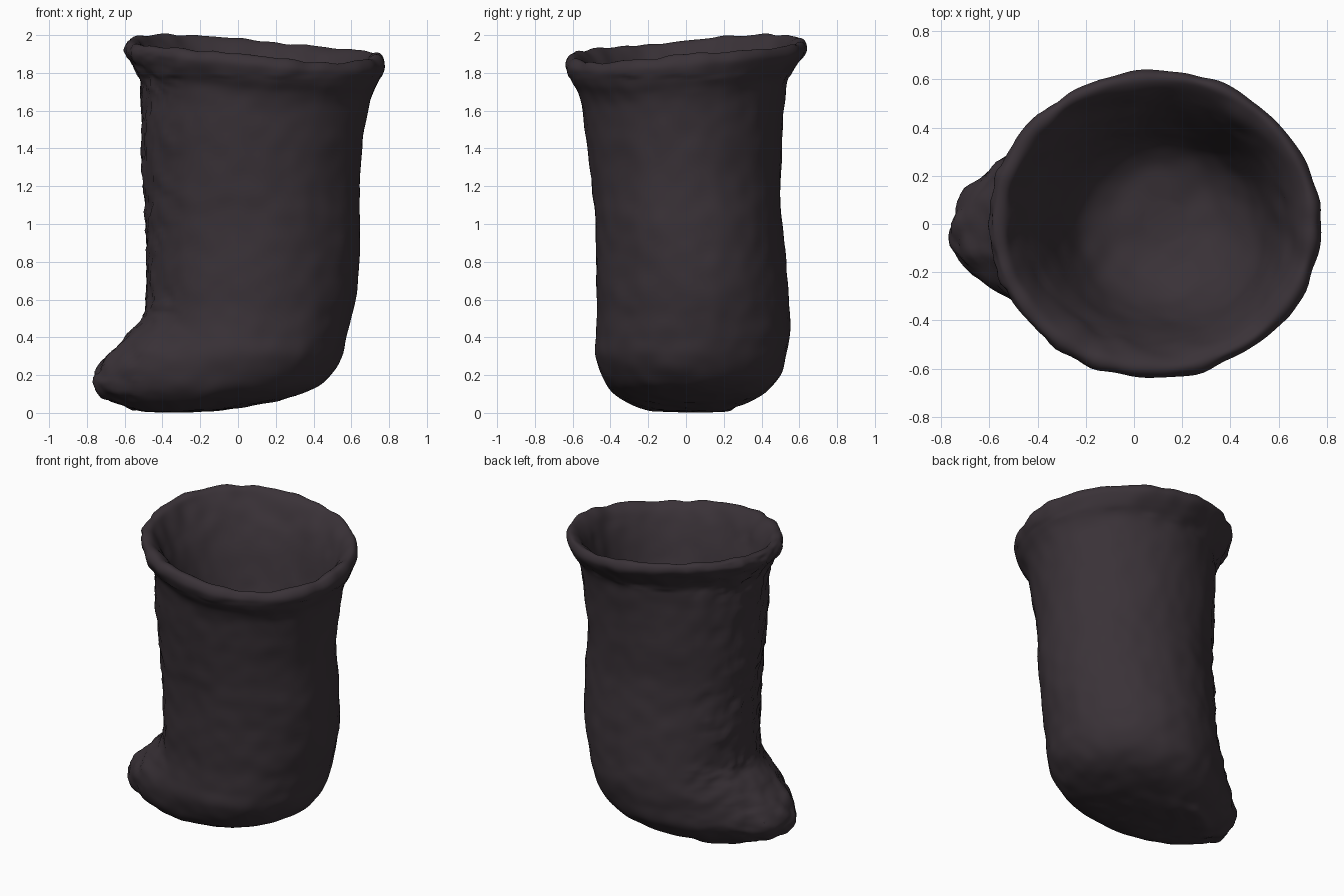
import bpy, bmesh, math
from mathutils import Vector, noise

if "Cube" in bpy.data.objects:
    bpy.data.objects.remove(bpy.data.objects["Cube"])

SEGS, STEPS = 128, 6

# One row per cross-section: z, x min, x max, y min, y max, toe reach
OUTER = [
    (0.005, -0.42, -0.25, -0.10, 0.12, 0.00),
    (0.01, -0.48, -0.10, -0.19, 0.22, 0.03),
    (0.04, -0.51, 0.08, -0.27, 0.28, 0.11),
    (0.08, -0.51, 0.28, -0.35, 0.37, 0.21),
    (0.13, -0.50, 0.41, -0.41, 0.44, 0.27),
    (0.20, -0.49, 0.49, -0.45, 0.50, 0.28),
    (0.30, -0.48, 0.55, -0.48, 0.53, 0.23),
    (0.40, -0.48, 0.58, -0.475, 0.55, 0.13),
    (0.50, -0.48, 0.60, -0.47, 0.55, 0.03),
    (0.60, -0.48, 0.62, -0.47, 0.545, 0.00),
    (0.80, -0.485, 0.64, -0.47, 0.53, 0),
    (1.00, -0.49, 0.65, -0.48, 0.51, 0),
    (1.20, -0.50, 0.645, -0.50, 0.50, 0),
    (1.45, -0.51, 0.665, -0.53, 0.51, 0),
    (1.65, -0.515, 0.69, -0.55, 0.525, 0),
    (1.74, -0.525, 0.715, -0.57, 0.54, 0),
    (1.81, -0.56, 0.75, -0.61, 0.59, 0),
    (1.88, -0.60, 0.775, -0.64, 0.635, 0),
    (1.925, -0.585, 0.755, -0.62, 0.625, 0),
]
INNER = [
    (1.925, -0.54, 0.72, -0.58, 0.59, 0),
    (1.87, -0.50, 0.67, -0.53, 0.54, 0),
    (1.72, -0.41, 0.60, -0.46, 0.46, 0),
    (1.50, -0.31, 0.54, -0.39, 0.39, 0),
    (1.35, -0.23, 0.46, -0.31, 0.34, 0),
    (1.26, -0.11, 0.35, -0.20, 0.24, 0),
    (1.23, 0.05, 0.22, -0.07, 0.09, 0),
]


def smooth_rows(rows):
    """Catmull-Rom interpolation between the cross-sections."""
    out = []
    for i in range(len(rows) - 1):
        a, b = rows[max(i - 1, 0)], rows[i]
        c, d = rows[i + 1], rows[min(i + 2, len(rows) - 1)]
        for s in range(STEPS):
            t = s / STEPS
            out.append([0.5 * (2 * q + (r - p) * t + (2 * p - 5 * q + 4 * r - w) * t * t
                               + (3 * q - p - 3 * r + w) * t ** 3)
                        for p, q, r, w in zip(a, b, c, d)])
    out.append(list(rows[-1]))
    return out


def section_point(row, ang):
    z, x0, x1, y0, y1, toe = row
    x = (x0 + x1) / 2 + (x1 - x0) / 2 * math.cos(ang)
    y = (y0 + y1) / 2 + (y1 - y0) / 2 * math.sin(ang)
    # Toe pushed out to the left, broader towards the back
    off = ang - math.radians(194)
    x -= toe * max(0, math.cos(off)) ** (2.2 if off < 0 else 3.5)
    # Mouth rises towards the back left
    w = min(1, max(0, (z - 1.3) / 0.5))
    w = w * w * (3 - 2 * w)
    z += w * (-0.046 * math.cos(ang) + 0.045 * math.sin(ang)
              + 0.008 * math.sin(3 * ang + 1))
    return Vector((x, y, z))


# Boot-shaped vessel: outer wall, rolled lip, inner wall and floor in one skin
bm = bmesh.new()
rings = []
for row in smooth_rows(OUTER + INNER):
    rings.append([bm.verts.new(section_point(row, math.tau * k / SEGS)) for k in range(SEGS)])
for lo, hi in zip(rings, rings[1:]):
    for k in range(SEGS):
        n = (k + 1) % SEGS
        bm.faces.new((lo[k], lo[n], hi[n], hi[k]))
bm.faces.new(rings[0][::-1])
bm.faces.new(rings[-1])
bm.normal_update()

# Hand-made clay unevenness, rougher on the toe side
shifts = []
for v in bm.verts:
    p, n = v.co, v.normal
    rough = max(0, -n.x) ** 2 if p.x < -0.3 else 0
    d = 0.008 * noise.noise(p * 3.5) + 0.006 * noise.noise(p * 10)
    d += rough * (0.014 * noise.noise(p * 13 + Vector((5, 2, 1))) + 0.012 * noise.noise(p * 27))
    if p.x < -0.55 and p.z < 0.4:
        d += 0.018 * noise.noise(p * 11 + Vector((3, 7, 1)))
    if p.z > 1.78:
        d += 0.012 * noise.noise(p * 8)
    shifts.append(n * d)
for v, s in zip(bm.verts, shifts):
    v.co += s
    v.co.z = max(v.co.z, 0)

mesh = bpy.data.meshes.new("boot_vessel")
bm.to_mesh(mesh)
bm.free()
boot = bpy.data.objects.new("boot_vessel", mesh)
bpy.context.collection.objects.link(boot)

clay = bpy.data.materials.new("dark clay")
clay.diffuse_color = (0.042, 0.032, 0.039, 1)
clay.use_nodes = True
clay.node_tree.nodes["Principled BSDF"].inputs["Base Color"].default_value = clay.diffuse_color
mesh.materials.append(clay)

bpy.context.view_layer.objects.active = boot
boot.select_set(True)
bpy.ops.object.shade_smooth_by_angle(angle=math.radians(35))
